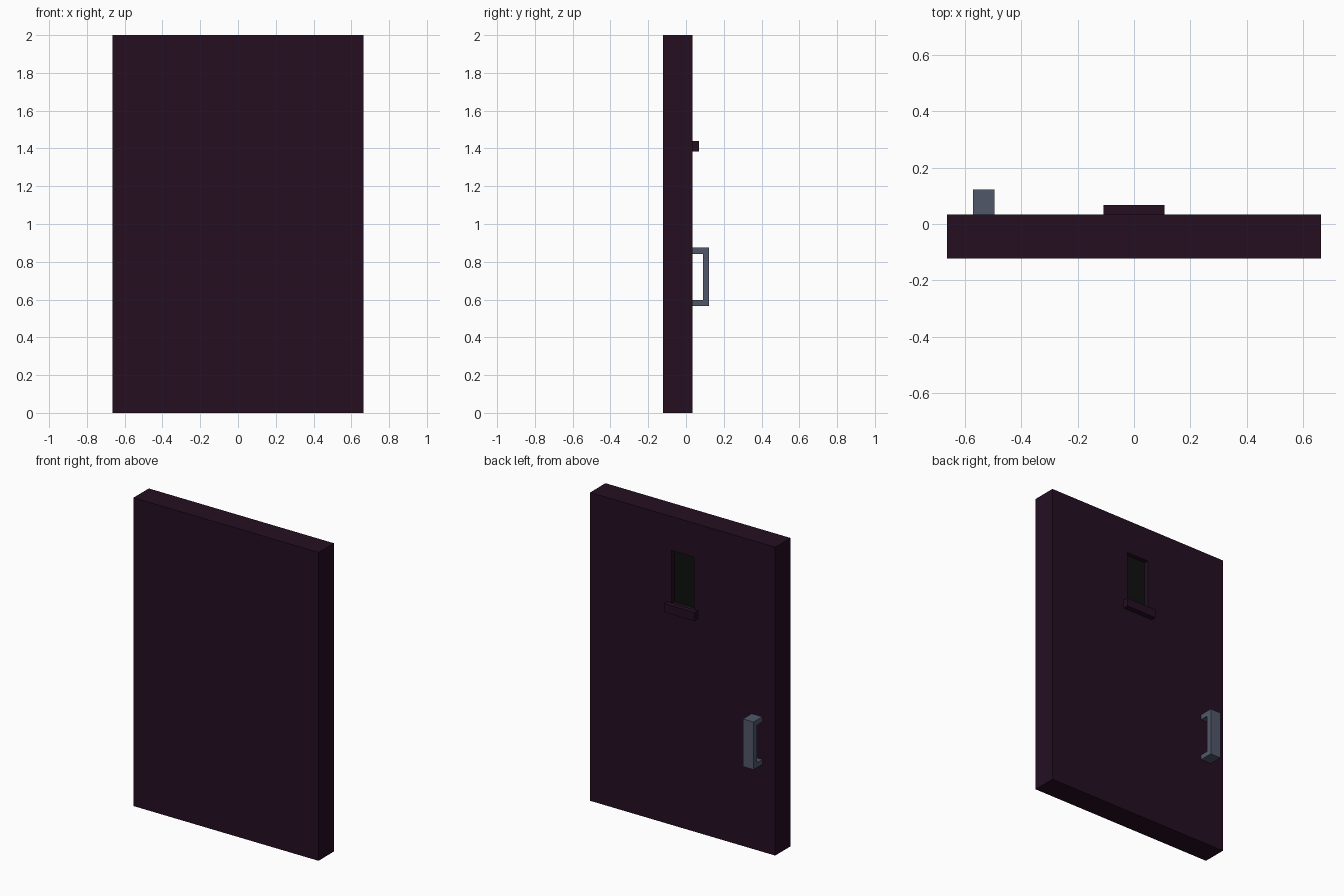
import bpy, bmesh

if "Cube" in bpy.data.objects:
    bpy.data.objects.remove(bpy.data.objects["Cube"])


def material(name, rgb):
    m = bpy.data.materials.new(name)
    m.diffuse_color = (*rgb, 1)
    m.use_nodes = True
    m.node_tree.nodes["Principled BSDF"].inputs["Base Color"].default_value = m.diffuse_color
    return m


dark_wood = material("dark plum", (0.018, 0.0045, 0.0155))
steel = material("blue grey steel", (0.082, 0.097, 0.143))
black = material("window black", (0.0045, 0.0055, 0.0045))


def new_object(name, bm, *mats):
    bmesh.ops.recalc_face_normals(bm, faces=bm.faces[:])
    me = bpy.data.meshes.new(name)
    bm.to_mesh(me)
    bm.free()
    for m in mats:
        me.materials.append(m)
    ob = bpy.data.objects.new(name, me)
    bpy.context.collection.objects.link(ob)
    return ob


def box_mesh(x, y, z):
    """bmesh box from (min, max) ranges."""
    bm = bmesh.new()
    bmesh.ops.create_cube(bm, size=1)
    for v in bm.verts:
        v.co = [r[0] if c < 0 else r[1] for c, r in zip(v.co, (x, y, z))]
    bm.normal_update()
    return bm


# door slab with a recessed dark window in its back face
FACE = 0.034
bm = box_mesh((-0.664, 0.664), (-0.123, FACE), (0, 2))
window = next(f for f in bm.faces if f.normal.y > 0.9)
bmesh.ops.inset_individual(bm, faces=[window], thickness=0.3)
for v in window.verts:
    v.co.x = 0.08 if v.co.x > 0 else -0.08
    v.co.z = 1.78 if v.co.z > 1 else 1.435
pane = bmesh.ops.extrude_discrete_faces(bm, faces=[window])["faces"][0]
bmesh.ops.translate(bm, verts=pane.verts[:], vec=(0, -0.03, 0))
pane.material_index = 1
new_object("door", bm, dark_wood, black)

# small sill below the window
new_object("window_sill", box_mesh((-0.109, 0.109), (FACE, 0.068), (1.385, 1.44)), dark_wood)

# pull handle: C-shaped side profile extruded across its width
profile = [(FACE, 0.566), (0.123, 0.566), (0.123, 0.875), (FACE, 0.875),
           (FACE, 0.841), (0.09, 0.841), (0.09, 0.598), (FACE, 0.598)]
bm = bmesh.new()
side = bm.faces.new([bm.verts.new((-0.571, y, z)) for y, z in profile])
ext = bmesh.ops.extrude_face_region(bm, geom=[side], use_keep_orig=True)["geom"]
bmesh.ops.translate(bm, verts=[g for g in ext if isinstance(g, bmesh.types.BMVert)], vec=(0.076, 0, 0))
new_object("handle", bm, steel)
